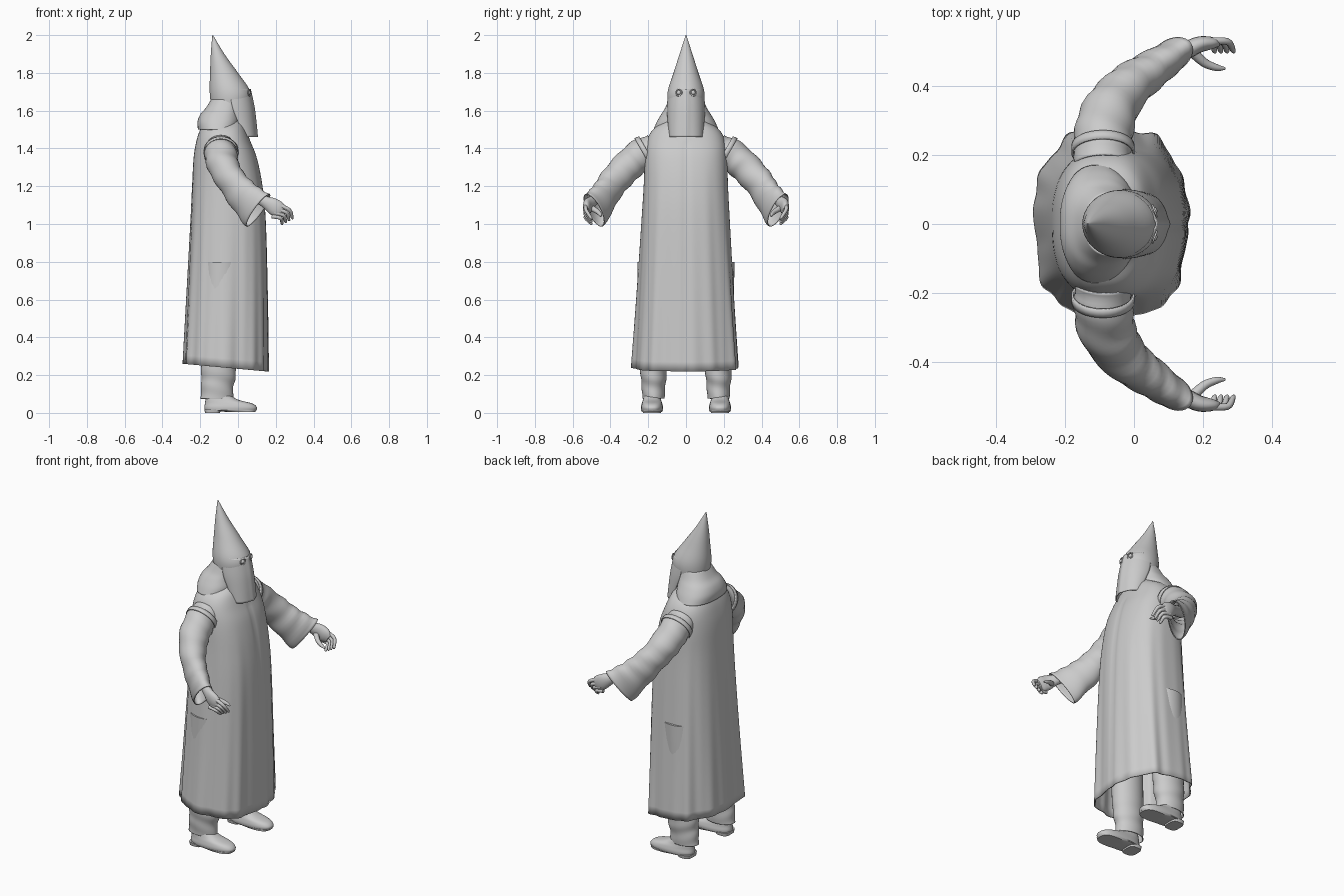
import bpy, math
from mathutils import Vector

if "Cube" in bpy.data.objects:
    bpy.data.objects.remove(bpy.data.objects["Cube"])

cloth = bpy.data.materials.new("plain light grey")
cloth.diffuse_color = (0.6, 0.6, 0.6, 1)
cloth.use_nodes = True
cloth.node_tree.nodes["Principled BSDF"].inputs["Base Color"].default_value = cloth.diffuse_color


def spline(keys, steps):
    """Smoothly interpolate rows of numbers (Catmull-Rom)."""
    out = []
    for i in range(len(keys) - 1):
        a, b = keys[max(i - 1, 0)], keys[i]
        c, d = keys[i + 1], keys[min(i + 2, len(keys) - 1)]
        for k in range(steps):
            t = k / steps
            out.append([0.5 * (2 * q + (r - p) * t + (2 * p - 5 * q + 4 * r - s) * t * t
                               + (3 * q - p - 3 * r + s) * t ** 3)
                        for p, q, r, s in zip(a, b, c, d)])
    return out + [list(keys[-1])]


def skin(name, rings, closed=True, caps=(False, False), thick=0, angle=50):
    """Skin a list of point rings into a mesh object."""
    n = len(rings[0])
    verts = [tuple(p) for r in rings for p in r]
    faces = []
    for i in range(len(rings) - 1):
        for j in range(n if closed else n - 1):
            k = (j + 1) % n
            faces.append((i * n + j, i * n + k, (i + 1) * n + k, (i + 1) * n + j))
    if caps[0]:
        faces.append(tuple(reversed(range(n))))
    if caps[1]:
        faces.append(tuple(range((len(rings) - 1) * n, len(rings) * n)))
    me = bpy.data.meshes.new(name)
    me.from_pydata(verts, [], faces)
    ob = bpy.data.objects.new(name, me)
    bpy.context.collection.objects.link(ob)
    me.materials.append(cloth)
    bpy.ops.object.select_all(action='DESELECT')
    ob.select_set(True)
    bpy.context.view_layer.objects.active = ob
    bpy.ops.object.mode_set(mode='EDIT')
    bpy.ops.mesh.select_all(action='SELECT')
    bpy.ops.mesh.normals_make_consistent(inside=False)
    bpy.ops.object.mode_set(mode='OBJECT')
    bpy.ops.object.shade_smooth_by_angle(angle=math.radians(angle))
    if thick:
        m = ob.modifiers.new("thickness", 'SOLIDIFY')
        m.thickness = thick
    return ob


def power(v, e):
    return math.copysign(abs(v) ** e, v)


def stack(keys, n=48, steps=5, e=1.0, cy=0.0, warp=None):
    """Rings from rows of (z, xmin, xmax, half width)."""
    rings = []
    for z, x0, x1, ry in spline(keys, steps):
        ring = []
        for j in range(n):
            a = 2 * math.pi * j / n
            f = warp(a, z) if warp else 1
            ring.append(Vector(((x0 + x1) / 2 + (x1 - x0) / 2 * f * power(math.cos(a), e),
                                cy + ry * f * power(math.sin(a), e), z)))
        rings.append(ring)
    return rings


def tube(name, rows, n=16, steps=4, wrinkle=0, **kw):
    """Tube through rows of (x, y, z, half height, half width)."""
    pts = spline(rows, steps)
    rings = []
    for i, (x, y, z, rv, rh) in enumerate(pts):
        c = Vector((x, y, z))
        d = Vector(pts[min(i + 1, len(pts) - 1)][:3]) - Vector(pts[max(i - 1, 0)][:3])
        side = d.cross(Vector((0, 0, 1))).normalized()
        up = side.cross(d).normalized()
        ring = []
        for j in range(n):
            a = 2 * math.pi * j / n
            f = 1 + wrinkle * math.sin(i * 1.25 + 2 * math.sin(a + i * 0.2))
            ring.append(c + f * (side * rh * math.cos(a) + up * rv * math.sin(a)))
        rings.append(ring)
    return skin(name, rings, **kw)


# Robe: long flared body with folds that deepen towards the hem
def folds(a, z):
    depth = max(0.0, min(1.0, (1.35 - z) / 1.1))
    wave = math.sin(7 * a + 0.6) + 0.7 * math.sin(12 * a + 1.5 + z) + 0.4 * math.sin(19 * a)
    slit = math.exp(-((a if a < math.pi else a - 2 * math.pi) / 0.035) ** 2)
    return 1 + 0.022 * depth * wave - (0.03 * slit if z < 1.44 else 0)


robe = stack([(0.24, -0.29, 0.157, 0.28), (0.6, -0.272, 0.155, 0.257), (1.0, -0.252, 0.147, 0.234),
              (1.2, -0.243, 0.13, 0.223), (1.35, -0.235, 0.1, 0.218), (1.44, -0.22, 0.065, 0.207),
              (1.5, -0.2, 0.042, 0.175), (1.54, -0.175, 0.025, 0.12), (1.58, -0.14, 0.01, 0.075)],
             n=144, steps=5, e=0.8, warp=folds)
for ring in robe:
    for p in ring:
        p.z -= 0.09 * (p.x + 0.07) * max(0, 1 - (p.z - 0.24) / 0.5)
skin("robe", robe, thick=0.006)

# Hood: leaning cone, with a draped cowl behind the neck
skin("hood", stack([(1.56, -0.12, 0.03, 0.075), (1.62, -0.14, 0.06, 0.094), (1.7, -0.15, 0.066, 0.097),
                    (1.8, -0.148, 0.0, 0.066), (1.9, -0.144, -0.072, 0.034),
                    (2.0, -0.136, -0.132, 0.002)]), caps=(True, True))
skin("cowl", stack([(1.5, -0.212, 0.0, 0.172), (1.54, -0.215, 0.01, 0.155), (1.58, -0.2, 0.01, 0.132),
                    (1.615, -0.17, 0.015, 0.11), (1.66, -0.142, 0.02, 0.092)], e=0.85), thick=0.005)

# Face flap: open curved sheet hanging from the hood
flap = []
for z, xe, xf, ry in spline([(1.46, 0.03, 0.1, 0.09), (1.54, 0.0, 0.092, 0.097),
                             (1.62, -0.03, 0.082, 0.101), (1.715, -0.045, 0.062, 0.093)], 5):
    row = []
    for j in range(33):
        t = (j / 16 - 1) * math.pi / 2
        crease = 0.006 * math.exp(-(t / 0.15) ** 2)
        row.append((xe + (xf - xe) * math.cos(t) + crease, ry * math.sin(t), z))
    flap.append(row)
skin("face_flap", flap, closed=False, thick=0.005)

for s in (-1, 1):
    tag = "left" if s > 0 else "right"

    # Eye opening rim and eye
    bpy.ops.mesh.primitive_torus_add(major_radius=0.017, minor_radius=0.003, major_segments=24,
                                     minor_segments=6, location=(0.06, s * 0.038, 1.695),
                                     rotation=(0, math.pi / 2, s * 0.35))
    rim = bpy.context.object
    rim.name = tag + "_eye_rim"
    bpy.ops.mesh.primitive_uv_sphere_add(segments=16, ring_count=10, radius=0.012,
                                         location=(0.056, s * 0.038, 1.695))
    eye = bpy.context.object
    eye.name = tag + "_eye"
    for ob in (rim, eye):
        ob.data.materials.append(cloth)
        for p in ob.data.polygons:
            p.use_smooth = True

    # Sleeve: wrinkled tube widening into an open cuff
    tube(tag + "_sleeve", [(-0.09, s * 0.17, 1.40, 0.075, 0.08), (-0.09, s * 0.24, 1.365, 0.085, 0.085),
                           (-0.075, s * 0.315, 1.30, 0.083, 0.082), (-0.025, s * 0.39, 1.215, 0.083, 0.068),
                           (0.04, s * 0.44, 1.135, 0.095, 0.058), (0.105, s * 0.485, 1.07, 0.112, 0.048)],
         n=32, steps=6, wrinkle=0.035, thick=0.005)

    # Armhole seam band
    tube(tag + "_armhole_band", [(-0.09, s * 0.205, 1.388, 0.088, 0.092),
                                 (-0.09, s * 0.228, 1.375, 0.091, 0.092)], n=32, steps=2, thick=0.006)

    # Forearm and palm
    tube(tag + "_hand", [(0.03, s * 0.43, 1.18, 0.035, 0.032), (0.13, s * 0.49, 1.125, 0.03, 0.026),
                         (0.18, s * 0.518, 1.097, 0.043, 0.024), (0.215, s * 0.525, 1.075, 0.043, 0.02),
                         (0.235, s * 0.525, 1.062, 0.03, 0.012)], caps=(True, True))

    # Fingers curl forward and inward, thumb on the inner side
    for k in range(4):
        bx, bz = 0.235 - 0.012 * k, 1.1 - 0.02 * k
        tx, tz = 0.287 - 0.018 * k, 1.035 - 0.01 * k
        tube(f"{tag}_finger_{k + 1}", [(bx - 0.02, s * 0.53, bz, 0.011, 0.011),
                                       ((bx + tx) / 2 + 0.01, s * 0.53, (bz + tz) / 2 + 0.008, 0.010, 0.010),
                                       (tx, s * 0.505, tz, 0.008, 0.008),
                                       (tx + 0.003, s * 0.497, tz - 0.008, 0.003, 0.003)],
             n=10, caps=(True, True))
    tube(tag + "_thumb", [(0.17, s * 0.5, 1.085, 0.016, 0.016), (0.205, s * 0.468, 1.065, 0.013, 0.013),
                          (0.24, s * 0.454, 1.05, 0.010, 0.010), (0.264, s * 0.452, 1.04, 0.004, 0.004)],
         n=10, caps=(True, True))

    # Trouser leg with bunched folds near the ankle
    def bunch(a, z):
        return 1 + 0.035 * math.sin(70 * z + 2 * math.sin(a + 1)) * max(0, 1 - abs(z - 0.17) / 0.15)

    skin(tag + "_trouser_leg", stack([(0.075, -0.2, -0.025, 0.058), (0.13, -0.195, -0.025, 0.062),
                                      (0.22, -0.195, -0.01, 0.07), (0.4, -0.19, 0.0, 0.077),
                                      (0.8, -0.18, 0.02, 0.085)], n=32, steps=8, cy=s * 0.172, warp=bunch),
         thick=0.004, caps=(False, True))

    # Shoe: rounded upper on a sole with a heel block
    skin(tag + "_shoe", stack([(0.012, -0.175, 0.097, 0.056), (0.03, -0.178, 0.1, 0.058),
                               (0.05, -0.175, 0.075, 0.054), (0.07, -0.172, 0.0, 0.048),
                               (0.1, -0.165, -0.05, 0.042)], n=32, e=0.8, cy=s * 0.18), caps=(True, True))
    skin(tag + "_sole", stack([(0.006, -0.07, 0.092, 0.054), (0.016, -0.175, 0.099, 0.059)],
                              n=32, steps=1, e=0.75, cy=s * 0.18), caps=(True, True), angle=30)
    skin(tag + "_heel", stack([(0, -0.175, -0.095, 0.048), (0.02, -0.178, -0.09, 0.052)],
                              n=24, steps=1, e=0.6, cy=s * 0.18), caps=(True, True), angle=30)
